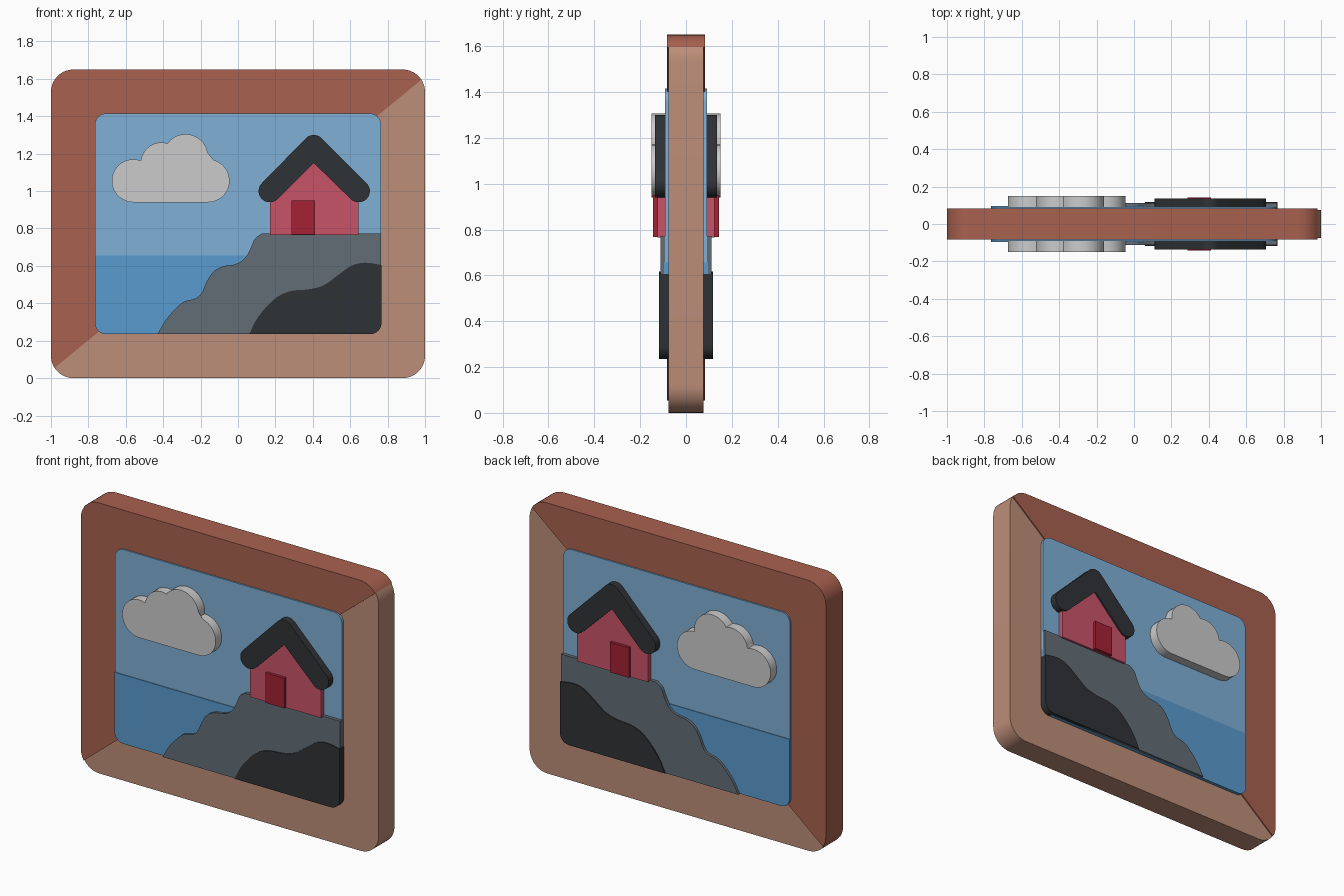
import bpy, bmesh, math
from mathutils import Vector

if "Cube" in bpy.data.objects:
    bpy.data.objects.remove(bpy.data.objects["Cube"])


def material(name, r, g, b):
    lin = lambda c: ((c / 255 + 0.055) / 1.055) ** 2.4
    m = bpy.data.materials.new(name)
    m.diffuse_color = (lin(r), lin(g), lin(b), 1)
    m.use_nodes = True
    m.node_tree.nodes["Principled BSDF"].inputs["Base Color"].default_value = m.diffuse_color
    return m


def arc(cx, cz, r, a0, a1, n=10):
    pts = []
    for i in range(n + 1):
        a = math.radians(a0 + (a1 - a0) * i / n)
        pts.append((cx + r * math.cos(a), cz + r * math.sin(a)))
    return pts


def spline(pts, n=4):
    """Catmull-Rom curve through the given points."""
    v = [Vector(p) for p in pts]
    v = [2 * v[0] - v[1]] + v + [2 * v[-1] - v[-2]]
    out = []
    for a, b, c, d in zip(v, v[1:], v[2:], v[3:]):
        for i in range(n):
            t = i / n
            p = 0.5 * (2 * b + (c - a) * t + (2 * a - 5 * b + 4 * c - d) * t**2
                       + (3 * b - a - 3 * c + d) * t**3)
            out.append(tuple(p))
    return out + [tuple(pts[-1])]


def slab(name, outline, half, mat=None, bevel=0):
    """Extrude an x/z outline symmetrically to y = -half .. half."""
    bm = bmesh.new()
    face = bm.faces.new([bm.verts.new((x, -half, z)) for x, z in outline])
    ext = bmesh.ops.extrude_face_region(bm, geom=[face])["geom"]
    bmesh.ops.translate(bm, vec=(0, 2 * half, 0),
                        verts=[e for e in ext if isinstance(e, bmesh.types.BMVert)])
    bmesh.ops.recalc_face_normals(bm, faces=bm.faces)
    me = bpy.data.meshes.new(name)
    bm.to_mesh(me)
    bm.free()
    ob = bpy.data.objects.new(name, me)
    bpy.context.collection.objects.link(ob)
    if mat:
        me.materials.append(mat)
    if bevel:
        mod = ob.modifiers.new("bevel", "BEVEL")
        mod.width, mod.segments, mod.limit_method = bevel, 2, "ANGLE"
    bpy.ops.object.select_all(action="DESELECT")
    ob.select_set(True)
    bpy.context.view_layer.objects.active = ob
    bpy.ops.object.shade_smooth_by_angle(angle=math.radians(30))
    return ob


X, Z0, Z1, R = 0.765, 0.235, 1.415, 0.06      # picture opening

# two-tone frame: the lower half is the upper half turned by 180 degrees
half_ring = (arc(-0.88, 0.12, 0.12, 213, 180, 4) + arc(-0.88, 1.53, 0.12, 180, 90)
             + arc(0.88, 1.53, 0.12, 90, 33, 6)
             + arc(X - R, Z1 - R, R, 50, 90, 5) + arc(R - X, Z1 - R, R, 90, 180)
             + arc(R - X, Z0 + R, R, 180, 230, 5))
slab("frame_top_left", half_ring, 0.083, material("dark_wood", 168, 97, 79))
slab("frame_bottom_right", [(-x, 1.65 - z) for x, z in half_ring], 0.076,
     material("light_wood", 189, 142, 121))

# sky and sea panels
slab("sky", [(-X, 0.655)] + arc(R - X, Z1 - R, R, 180, 90)
     + arc(X - R, Z1 - R, R, 90, 0) + [(X, 0.655)], 0.092, material("sky_blue", 128, 176, 214))
slab("sea", [(X, 0.655), (-X, 0.655)] + arc(R - X, Z0 + R, R, 180, 270)
     + arc(X - R, Z0 + R, R, 270, 360), 0.096, material("sea_blue", 89, 155, 206))

# cliff and foreground rock
corner = arc(X - R, Z0 + R, R, 0, -90)
slab("cliff", spline([(-0.43, Z0), (-0.39, 0.305), (-0.34, 0.365), (-0.29, 0.408),
                      (-0.23, 0.425), (-0.195, 0.455), (-0.165, 0.52), (-0.13, 0.57),
                      (-0.08, 0.598), (-0.01, 0.61), (0.04, 0.645), (0.07, 0.70),
                      (0.09, 0.745), (0.125, 0.772)]) + [(X, 0.772)] + corner,
     0.112, material("cliff_grey", 98, 109, 118))
dark = material("dark_slate", 47, 50, 54)
slab("rock", spline([(0.06, Z0), (0.10, 0.315), (0.16, 0.39), (0.22, 0.44), (0.29, 0.467),
                     (0.38, 0.475), (0.46, 0.497), (0.54, 0.555), (0.61, 0.602),
                     (0.68, 0.617), (0.767, 0.605)])
     + [(x + 0.002, z) for x, z in corner], 0.118, dark)

# house: walls, door and rounded gable roof
slab("house_walls", [(0.17, 0.765), (0.17, 1.0), (0.405, 1.2), (0.645, 1.0), (0.645, 0.765)],
     0.125, material("wall_red", 201, 84, 104))
slab("door", [(0.285, 0.767), (0.285, 0.95), (0.412, 0.95), (0.412, 0.767)], 0.143,
     material("door_red", 164, 33, 53))
r, e = 0.06, 0.06 * math.sqrt(2)
slab("roof", arc(0.17, 1.0, r, 315, 135, 14) + arc(0.405, 1.24, r, 135, 45, 8)
     + arc(0.645, 1.0, r, 45, -135, 14) + [(0.405, 1.235 - e)], 0.135, dark)

# cloud made of overlapping circles
slab("cloud", arc(-0.56, 1.055, 0.115, 270, 70, 18) + arc(-0.41, 1.15, 0.11, 172, 69, 10)
     + arc(-0.28, 1.185, 0.12, 144, -10, 14) + arc(-0.16, 1.055, 0.115, 92, -90, 16), 0.15)
